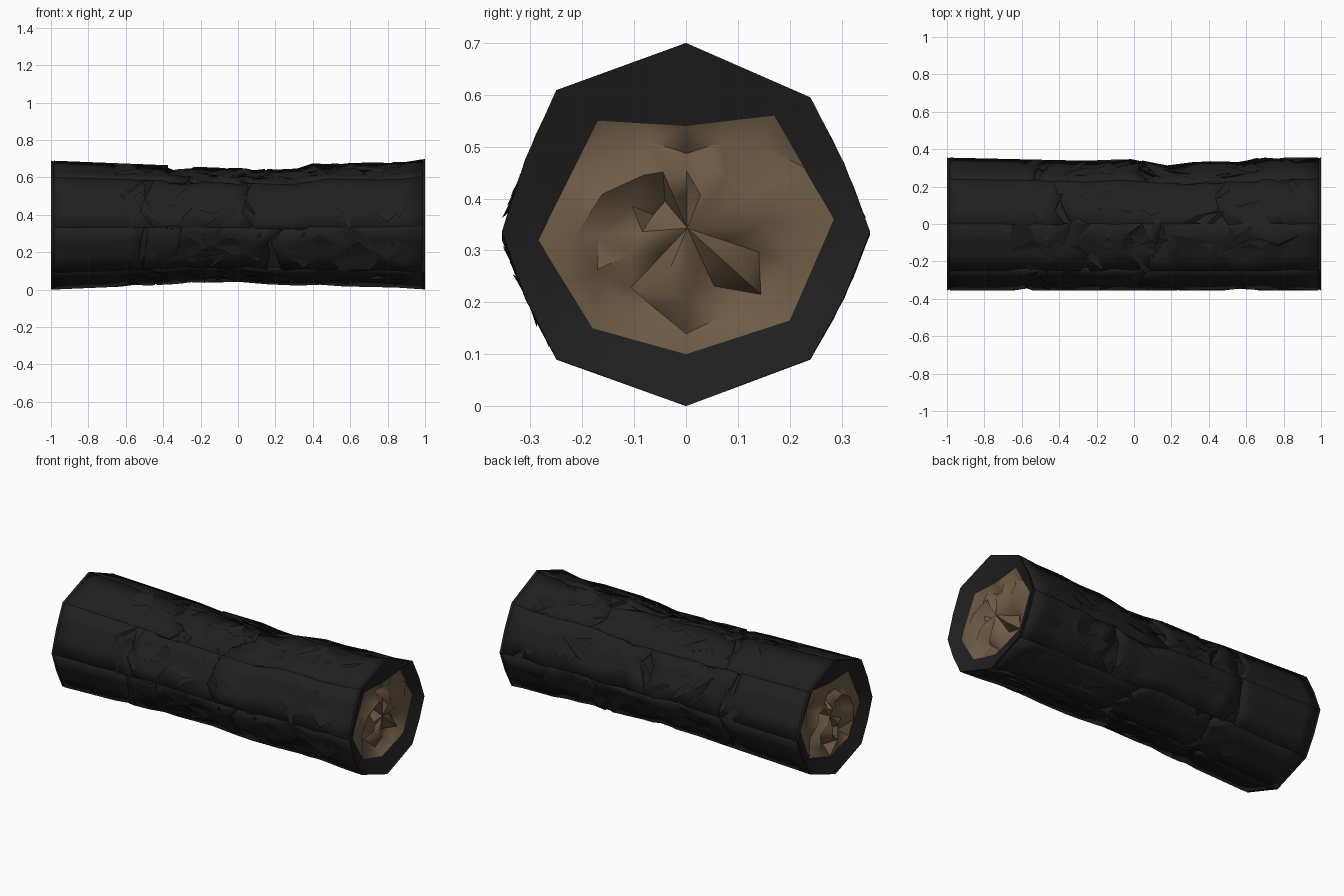
import bpy, bmesh, math, random
from mathutils import Vector

random.seed(11)
cube = bpy.data.objects.get("Cube")
if cube:
    bpy.data.objects.remove(cube, do_unlink=True)


def material(name, rgb):
    m = bpy.data.materials.new(name)
    m.use_nodes = True
    m.diffuse_color = (*rgb, 1)
    bsdf = next(n for n in m.node_tree.nodes if n.type == 'BSDF_PRINCIPLED')
    bsdf.inputs["Base Color"].default_value = (*rgb, 1)
    bsdf.inputs["Roughness"].default_value = 0.9
    return m


BARK = material("charred bark", (0.0138, 0.0138, 0.0138))
WOOD = material("bare wood", (0.158, 0.106, 0.061))

# Eight-sided cross-section (y, height fraction), running counter-clockwise from the top
OUTER = [(0, 1), (-.25, .87), (-.355, .48), (-.25, .13), (0, 0), (.24, .13), (.355, .48), (.24, .85)]
# Opening of the bark at each sawn end (y, z)
LIP = [(0, .54), (-.17, .55), (-.285, .32), (-.18, .15), (0, .10), (.2, .165), (.285, .36), (.17, .56)]
# Long profile: x, bottom z, top z, width of the back half
PROFILE = [(-1, 0, .69, 1), (-.37, .027, .665, .96), (-.33, .032, .635, .95), (-.3, .033, .658, .95),
           (0, .042, .65, .98), (.2, .025, .643, .87), (.31, .022, .64, .93), (.37, .02, .675, .95),
           (.6, .017, .677, .93), (.66, .015, .679, 1), (.92, .01, .683, 1), (1, 0, .70, 1)]


def profile_at(x):
    x = max(-1, min(1, x))
    for p, q in zip(PROFILE, PROFILE[1:]):
        if x <= q[0]:
            return Vector(p[1:]).lerp(Vector(q[1:]), (x - p[0]) / (q[0] - p[0]))


def surface(x, s, scale=1.0):
    """Point on the log: s counts corners around, fractions lie on a side."""
    i, f = int(math.floor(s)) % 8, s - math.floor(s)
    (y0, h0), (y1, h1) = OUTER[i], OUTER[(i + 1) % 8]
    lo, hi, back = profile_at(x)
    if i % 4 in (1, 2):  # flanks bulge a little
        scale *= 1 + .025 * math.sin(math.pi * f)
    y, z, mid = y0 + (y1 - y0) * f, lo + (h0 + (h1 - h0) * f) * (hi - lo), (lo + hi) / 2
    return Vector((x, y * scale * (back if y > 0 else 1), mid + (z - mid) * scale))


def finish(name, bm, mat, angle):
    me = bpy.data.meshes.new(name)
    bm.to_mesh(me)
    bm.free()
    me.materials.append(mat)
    ob = bpy.data.objects.new(name, me)
    bpy.context.collection.objects.link(ob)
    bpy.ops.object.select_all(action='DESELECT')
    ob.select_set(True)
    bpy.context.view_layer.objects.active = ob
    bpy.ops.object.shade_smooth_by_angle(angle=math.radians(angle))
    return ob


def bridge(bm, a, b):
    n = len(a)
    for i in range(n):
        j = (i + 1) % n
        bm.faces.new((a[i], a[j], b[j], b[i]))


def lip_points(side):
    pts = []
    for i in range(8):
        a, b = Vector(LIP[i]), Vector(LIP[(i + 1) % 8])
        pts += [Vector((side * .965, *a)), Vector((side * .965, *((a + b) / 2)))]
    return pts


# Crumpled inner bark, with a rim that slopes in at both ends
bm = bmesh.new()
rows = 26
rings = [[bm.verts.new(p) for p in lip_points(-1)]]
for r in range(rows + 1):
    x0 = -1 + 2 * r / rows
    end = r in (0, rows)
    ring = []
    for c in range(16):
        x = x0 if end else x0 + random.uniform(-.03, .03)
        scale = 1 if end else random.choice((.985, .975, .965, .93))
        ring.append(bm.verts.new(surface(x, c / 2, scale)))
    rings.append(ring)
rings.append([bm.verts.new(p) for p in lip_points(1)])
for a, b in zip(rings, rings[1:]):
    bridge(bm, a, b)
bmesh.ops.triangulate(bm, faces=[f for f in bm.faces if abs(f.calc_center_median().x) < .96])
finish("inner_bark", bm, BARK, 40)

# Outer bark plates: smooth near the ends, creased towards the ragged breaks
bm = bmesh.new()
for side in range(8):
    cuts = [-.985, random.uniform(-.5, -.15), random.uniform(.05, .5), .985]
    for x0, x1 in zip(cuts, cuts[1:]):
        grid = []
        for c in range(4):
            a = x0 if x0 == cuts[0] else x0 + random.uniform(-.05, .06)
            b = x1 if x1 == cuts[3] else x1 + random.uniform(-.06, .05)
            col = []
            for r in range(8):
                x = a + (b - a) * r / 7
                s = side + c / 3 * .9999
                dent = 0
                if 0 < r < 7 and -.62 < x < .9:
                    x += random.uniform(-.03, .03)
                    if random.random() < .4:
                        dent = random.uniform(.02, .08) * (.5 if c in (0, 3) else 1)
                    if c in (1, 2):
                        s += random.uniform(-.12, .12)
                col.append(bm.verts.new(surface(x, s, 1 - dent)))
            grid.append(col)
        for p, q in zip(grid, grid[1:]):
            for r in range(7):
                quad = (p[r], q[r], q[r + 1], p[r + 1])
                turn = random.randrange(2)
                v = quad[turn:] + quad[:turn]
                bm.faces.new((v[0], v[1], v[2]))
                bm.faces.new((v[0], v[2], v[3]))
plates = finish("bark_plates", bm, BARK, 24)
solid = plates.modifiers.new("thickness", 'SOLIDIFY')
solid.thickness = .015
solid.offset = -1

# Long splinters lying slantwise on the flat sides
bm = bmesh.new()
for n in range(110):
    x, s = random.uniform(-.62, .85), random.randrange(8) + random.uniform(.35, .65)
    dx, ds = random.uniform(.07, .17), random.uniform(.12, .32) * random.choice((-1, 1))
    pts = [surface(x - dx, s - ds, .98), surface(x + dx, s - ds * .2, .975),
           surface(x + dx * .3, s + ds, random.uniform(1.0, 1.025)), surface(x, s, .9)]
    v = [bm.verts.new(p) for p in pts]
    for tri in ((0, 1, 2), (0, 3, 1), (1, 3, 2), (2, 3, 0)):
        bm.faces.new([v[k] for k in tri])
bmesh.ops.recalc_face_normals(bm, faces=bm.faces)
finish("bark_splinters", bm, BARK, 20)

# Rough, chipped bare wood set into each end
for name, side in (("left_wood_end", 1), ("right_wood_end", -1)):
    bm = bmesh.new()
    edge = lip_points(side)
    centre = sum(edge, Vector()) / len(edge)
    loops = [[bm.verts.new(p) for p in edge]]
    for f in (.76, .52, .26):
        loop = []
        for p in edge:
            q = centre.lerp(p, f + random.uniform(-.08, .08))
            q.x = side * random.choice((.915, .935, .955, .965, .965, .985))
            loop.append(bm.verts.new(q))
        loops.append(loop)
    for a, b in zip(loops, loops[1:]):
        bridge(bm, a, b)
    hub = bm.verts.new(centre)
    for i, v in enumerate(loops[-1]):
        bm.faces.new((v, loops[-1][(i + 1) % len(edge)], hub))
    bmesh.ops.triangulate(bm, faces=bm.faces[:])
    bm.normal_update()
    bmesh.ops.reverse_faces(bm, faces=[f for f in bm.faces if f.normal.x * side < 0])
    finish(name, bm, WOOD, 50)
